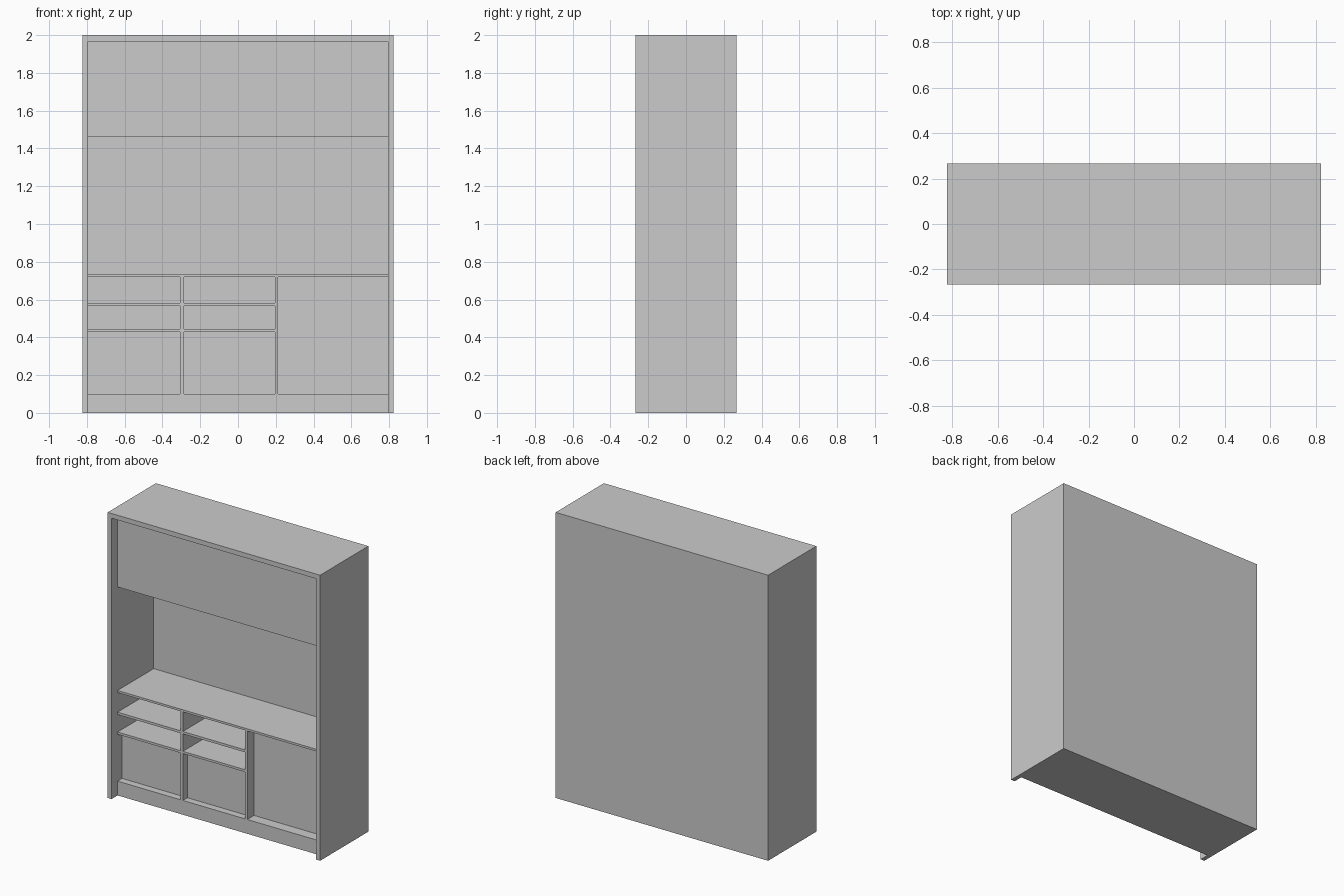
import bpy, bmesh
from mathutils import Vector

if "Cube" in bpy.data.objects:
    bpy.data.objects.remove(bpy.data.objects["Cube"])


def box(name, x0, x1, y0, y1, z0, z1):
    """Flat-sided box given by its extents."""
    bm = bmesh.new()
    bmesh.ops.create_cube(bm, size=1)
    bmesh.ops.scale(bm, vec=(x1 - x0, y1 - y0, z1 - z0), verts=bm.verts)
    mesh = bpy.data.meshes.new(name)
    bm.to_mesh(mesh)
    bm.free()
    obj = bpy.data.objects.new(name, mesh)
    obj.location = Vector((x0 + x1, y0 + y1, z0 + z1)) / 2
    bpy.context.collection.objects.link(obj)
    return obj


W, D, H = 0.823, 0.267, 2.0      # half width, half depth, height
IX, IZ = 0.793, 1.967            # inner face of sides, underside of top
FRONT, BACK = -0.20, 0.20        # recessed front plane, inner back face
BASE, LOW, HIGH = 0.10, 0.72, 0.735

# Outer carcass
box("left_side", -W, -IX, -D, D, 0, H)
box("right_side", IX, W, -D, D, 0, H)
box("top_panel", -IX, IX, -D, D, IZ, H)
box("back_panel", -IX, IX, BACK, D, BASE, IZ)
box("plinth", -IX, IX, FRONT, D, 0, BASE)

# Closed upper cupboard and worktop
box("upper_cupboard", -IX, IX, FRONT, BACK, 1.46, IZ)
box("worktop", -IX, IX, FRONT, BACK, LOW, HIGH)

# Upright dividers
box("left_divider", -0.306, -0.287, FRONT, BACK, BASE, LOW)
box("right_divider", 0.196, 0.212, FRONT, BACK, BASE, LOW)

# Two columns of open shelves above recessed doors
for side, x0, x1 in (("left", -IX, -0.306), ("middle", -0.287, 0.196)):
    box(side + "_upper_shelf", x0, x1, FRONT, BACK, 0.566, 0.583)
    box(side + "_lower_shelf", x0, x1, FRONT, BACK, 0.428, 0.444)
    box(side + "_door", x0, x1, -0.15, BACK, BASE, 0.428)

# Tall recessed door on the right
box("right_door", 0.212, IX, -0.125, BACK, BASE, LOW)
